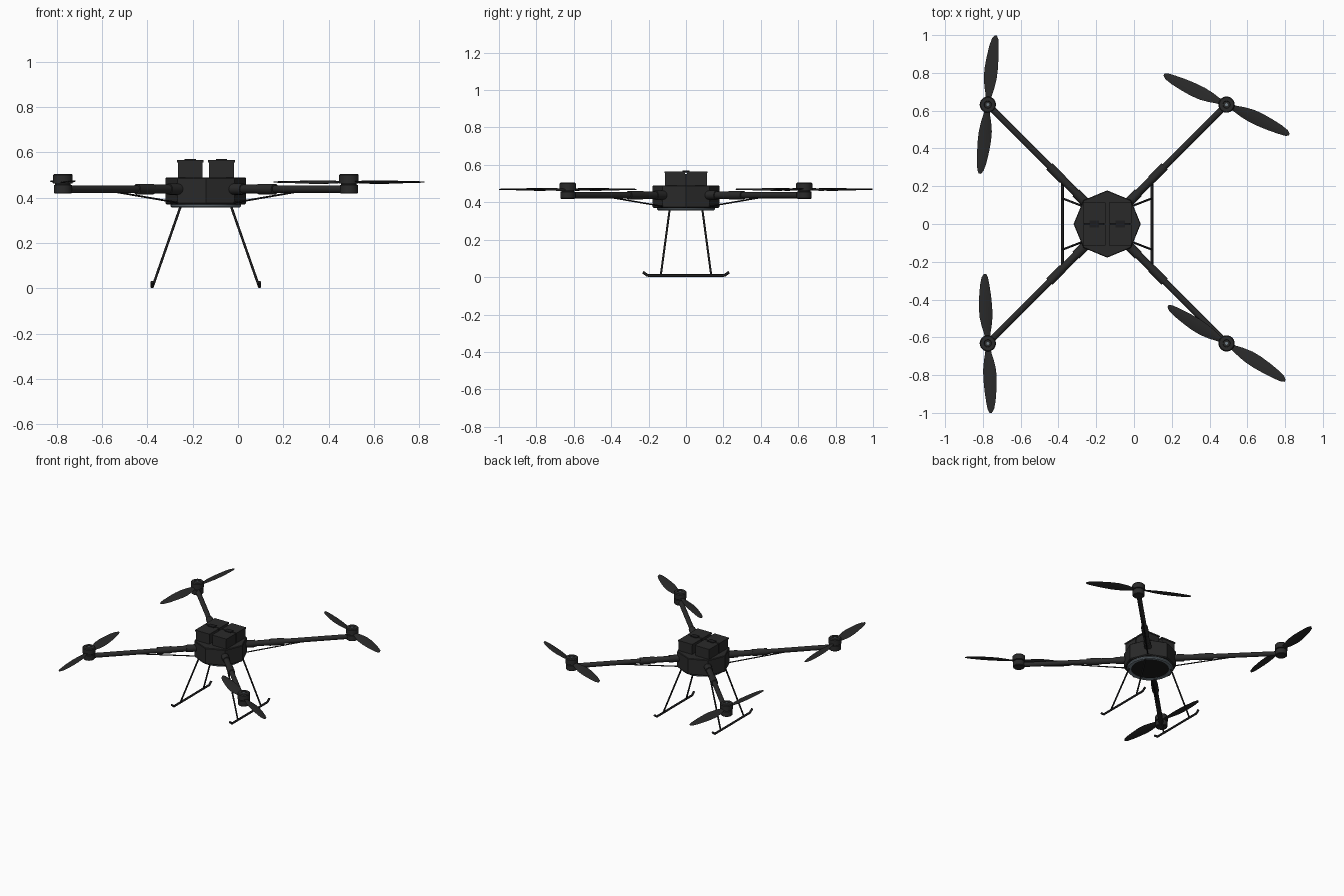
import bpy, bmesh
from math import radians, cos, sin, pi
from mathutils import Vector, Matrix

cube = bpy.data.objects.get("Cube")
if cube:
    bpy.data.objects.remove(cube, do_unlink=True)

CX = -0.142          # body centre along x
REACH = 0.632        # motor offset from the body centre on each axis
CORNERS = [(sx, sy) for sx in (-1, 1) for sy in (-1, 1)]


def material(name, rgb):
    m = bpy.data.materials.new(name)
    m.use_nodes = True
    m.diffuse_color = (*rgb, 1)
    m.node_tree.nodes["Principled BSDF"].inputs["Base Color"].default_value = (*rgb, 1)
    return m


CHARCOAL = material("charcoal", (0.023, 0.023, 0.023))
BLACK = material("black", (0.012, 0.012, 0.013))
STEEL = material("blue grey metal", (0.17, 0.21, 0.24))


def finish(name, bm, mat, smooth=False):
    bmesh.ops.recalc_face_normals(bm, faces=bm.faces)
    me = bpy.data.meshes.new(name)
    bm.to_mesh(me)
    bm.free()
    me.materials.append(mat)
    ob = bpy.data.objects.new(name, me)
    bpy.context.collection.objects.link(ob)
    if smooth:
        bpy.ops.object.select_all(action="DESELECT")
        ob.select_set(True)
        bpy.context.view_layer.objects.active = ob
        bpy.ops.object.shade_smooth_by_angle(angle=radians(35))
    return ob


def add_rod(bm, a, b, r, sides=12):
    a, b = Vector(a), Vector(b)
    d = b - a
    mat = Matrix.Translation((a + b) / 2) @ d.to_track_quat("Z", "Y").to_matrix().to_4x4()
    bmesh.ops.create_cone(bm, cap_ends=True, segments=sides, radius1=r, radius2=r,
                          depth=d.length, matrix=mat)


def add_box(bm, lo, hi):
    lo, hi = Vector(lo), Vector(hi)
    size = Matrix.Diagonal((*(hi - lo), 1))
    bmesh.ops.create_cube(bm, size=1, matrix=Matrix.Translation((lo + hi) / 2) @ size)


def add_lathe(bm, profile, x, y, sides):
    """Revolve (radius, height) points around a vertical axis."""
    rings = [[bm.verts.new((x + r * cos(2 * pi * i / sides), y + r * sin(2 * pi * i / sides), z))
              for i in range(sides)] for r, z in profile]
    for low, high in zip(rings, rings[1:]):
        for i in range(sides):
            j = (i + 1) % sides
            bm.faces.new((low[i], low[j], high[j], high[i]))
    bm.faces.new(rings[0])
    bm.faces.new(rings[-1])


# Octagonal body with a vertex at the front
bm = bmesh.new()
add_lathe(bm, [(0.172, 0.37), (0.178, 0.376), (0.178, 0.486), (0.174, 0.49)], CX, 0, 8)
finish("body_shell", bm, CHARCOAL)

# Base ring with a dark recessed plate
bm = bmesh.new()
add_lathe(bm, [(0.128, 0.372), (0.128, 0.36), (0.15, 0.357), (0.156, 0.363), (0.156, 0.372)],
          CX, 0, 40)
finish("base_ring", bm, STEEL, True)
bm = bmesh.new()
add_lathe(bm, [(0.128, 0.362), (0.128, 0.372)], CX, 0, 40)
finish("base_plate", bm, BLACK, True)

# Battery packs: two rows, each split across the middle, with a top lip
for side, label in ((-1, "right"), (1, "left")):
    bm = bmesh.new()
    for end in (-1, 1):
        xs = sorted((CX + side * 0.014, CX + side * 0.124))
        ys = sorted((end * 0.006, end * 0.112))
        add_box(bm, (xs[0], ys[0], 0.48), (xs[1], ys[1], 0.558))
        add_box(bm, (xs[0] - 0.004, ys[0] - 0.003, 0.556), (xs[1] + 0.004, ys[1] + 0.003, 0.566))
    finish(label + "_battery_pack", bm, CHARCOAL)
    bm = bmesh.new()
    add_box(bm, (xs[0] + 0.004, -0.01, 0.48), (xs[1] - 0.004, 0.01, 0.55))
    add_box(bm, (xs[0] + 0.03, -0.018, 0.56), (xs[1] - 0.03, 0.018, 0.571))
    finish(label + "_battery_latch", bm, BLACK)


def add_blade(bm, pitch):
    # (distance along blade, half chord, chord offset)
    stations = [(0.015, 0.014, 0), (0.05, 0.017, 0), (0.09, 0.027, 0.001), (0.14, 0.035, 0.002),
                (0.19, 0.036, 0.002), (0.25, 0.032, 0.001), (0.31, 0.025, 0),
                (0.35, 0.017, -0.002), (0.368, 0.006, -0.004)]
    rings = []
    for r, half, off in stations:
        tilt = pitch * (1.4 - 2.4 * r)
        ring = []
        for u, t in ((-1, 0), (-0.4, 0.0035), (0.4, 0.003), (1, 0), (0.4, -0.002), (-0.4, -0.002)):
            c = u * half
            ring.append(bm.verts.new((r, off + c * cos(tilt) - t * sin(tilt),
                                      c * sin(tilt) + t)))
        rings.append(ring)
    for p, q in zip(rings, rings[1:]):
        for i in range(6):
            j = (i + 1) % 6
            bm.faces.new((p[i], p[j], q[j], q[i]))
    bm.faces.new(rings[0])
    bm.faces.new(rings[-1])


# Four arms with motors and propellers
PROP_ANGLE = {(-1, -1): 93, (-1, 1): 84, (1, -1): -32, (1, 1): -25}
for sx, sy in CORNERS:
    tag = ("front" if sy < 0 else "back") + ("_left" if sx > 0 else "_right")
    at = lambda o, z: (CX + sx * o, sy * o, z)
    mx, my, _ = at(REACH, 0)

    bm = bmesh.new()
    add_rod(bm, at(0.09, 0.438), at(REACH, 0.438), 0.0165, 16)
    add_rod(bm, at(0.09, 0.438), at(0.165, 0.438), 0.025, 16)
    add_rod(bm, at(0.16, 0.438), at(0.24, 0.438), 0.02, 16)
    add_rod(bm, at(0.235, 0.438), at(0.305, 0.438), 0.0235, 16)
    finish(tag + "_arm", bm, CHARCOAL, True)

    bm = bmesh.new()
    add_rod(bm, at(0.1, 0.374), at(0.39, 0.424), 0.004, 8)
    finish(tag + "_arm_brace", bm, BLACK, True)

    bm = bmesh.new()
    add_lathe(bm, [(0.036, 0.418), (0.04, 0.422), (0.04, 0.456), (0.034, 0.458), (0.034, 0.462),
                   (0.043, 0.464), (0.043, 0.5), (0.038, 0.506), (0.02, 0.506), (0.018, 0.502)],
              mx, my, 28)
    finish(tag + "_motor", bm, CHARCOAL, True)
    bm = bmesh.new()
    add_lathe(bm, [(0.008, 0.5), (0.008, 0.506)], mx, my, 12)
    finish(tag + "_motor_shaft", bm, STEEL, True)

    bm = bmesh.new()
    for turn in (0, pi):
        before = set(bm.verts)
        add_blade(bm, radians(12) * sx * sy)
        new = [v for v in bm.verts if v not in before]
        bmesh.ops.rotate(bm, verts=new, matrix=Matrix.Rotation(turn, 3, "Z"))
    bmesh.ops.rotate(bm, verts=bm.verts,
                     matrix=Matrix.Rotation(radians(PROP_ANGLE[sx, sy]), 3, "Z"))
    bmesh.ops.translate(bm, verts=bm.verts, vec=(mx, my, 0.469))
    finish(tag + "_propeller", bm, CHARCOAL, True)

# Landing gear: splayed legs on skids with upturned ends
for side, label in ((-1, "right"), (1, "left")):
    bm = bmesh.new()
    for end in (-1, 1):
        add_rod(bm, (CX + side * 0.108, end * 0.086, 0.372),
                (CX + side * 0.235, end * 0.135, 0.008), 0.0055)
    finish(label + "_legs", bm, BLACK, True)
    bm = bmesh.new()
    x = CX + side * 0.237
    path = [(x, -0.23, 0.027), (x, -0.205, 0.008), (x, 0.205, 0.008), (x, 0.23, 0.027)]
    for a, b in zip(path, path[1:]):
        add_rod(bm, a, b, 0.0075)
    finish(label + "_skid", bm, BLACK, True)
